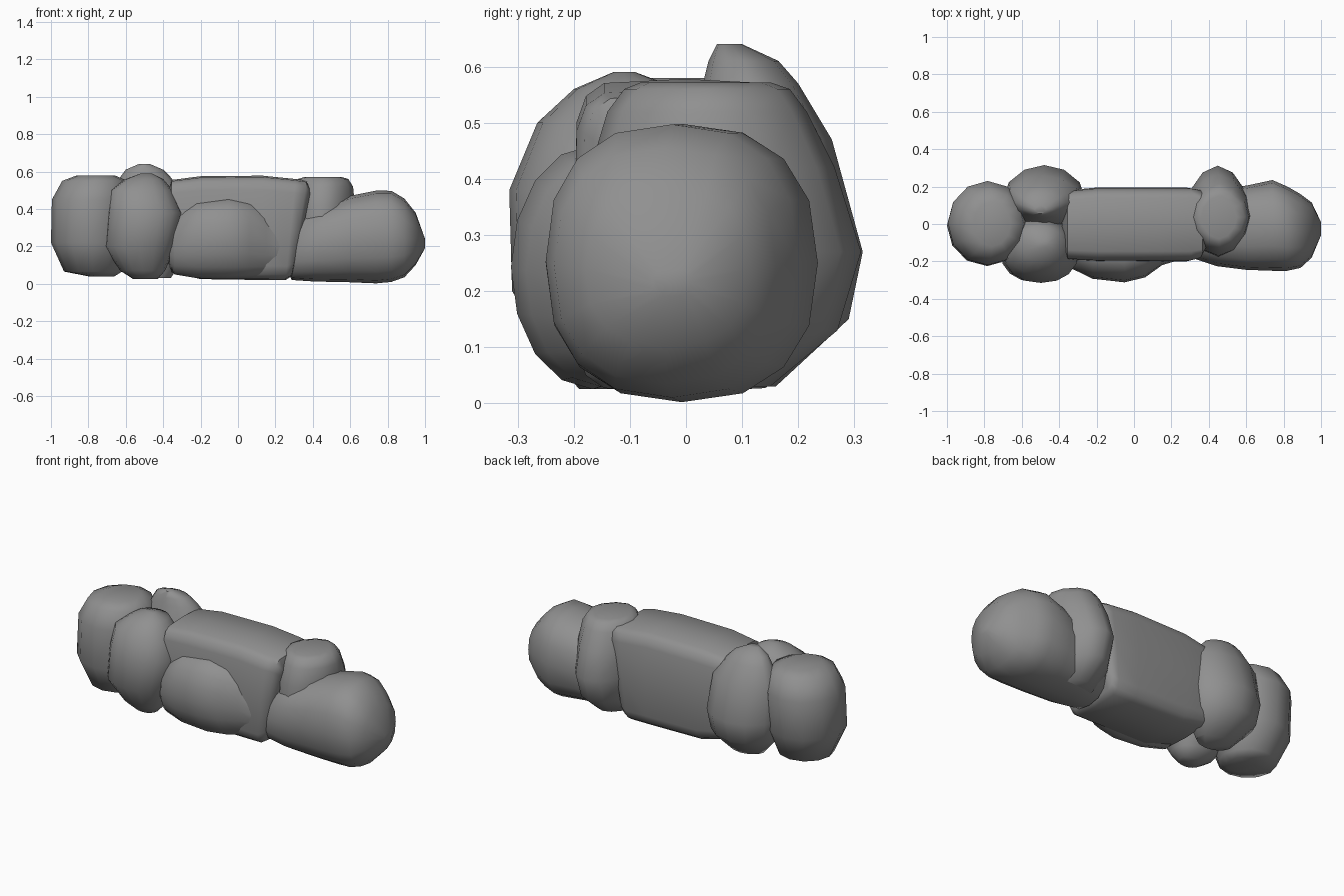
import bpy, bmesh, math

# Dark grey stone
stone = bpy.data.materials.new("dark_stone")
stone.diffuse_color = (0.28, 0.28, 0.28, 1)


def rock(name, axis, sections, n=2.5, sides=16):
    """Loft rounded rings along x or z. Section: (position, a0, a1, b0, b1[, lean])."""
    bm = bmesh.new()
    rings = []
    for p, a0, a1, b0, b1, *lean in sections:
        k = lean[0] if lean else 0
        ring = []
        for i in range(sides):
            t = 2 * math.pi * i / sides
            c, s = math.cos(t), math.sin(t)
            u = math.copysign(abs(c) ** (2 / n), c)
            v = math.copysign(abs(s) ** (2 / n), s)
            a = (a0 + a1) / 2 + u * (a1 - a0) / 2
            b = (b0 + b1) / 2 + v * (b1 - b0) / 2
            q = p + k * (b - 0.28)
            ring.append(bm.verts.new((q, a, b) if axis == 'x' else (a, b, q)))
        rings.append(ring)
    for r, q in zip(rings, rings[1:]):
        for i in range(sides):
            j = (i + 1) % sides
            bm.faces.new((r[i], r[j], q[j], q[i]))
    bm.faces.new(rings[0])
    bm.faces.new(rings[-1])
    bmesh.ops.recalc_face_normals(bm, faces=bm.faces)
    me = bpy.data.meshes.new(name)
    bm.to_mesh(me)
    bm.free()
    me.materials.append(stone)
    ob = bpy.data.objects.new(name, me)
    bpy.context.collection.objects.link(ob)
    bpy.ops.object.select_all(action='DESELECT')
    ob.select_set(True)
    bpy.context.view_layer.objects.active = ob
    bpy.ops.object.shade_smooth_by_angle(angle=math.radians(55))
    return ob


# Upright boulder at the left end
rock("left_boulder", 'z', [
    (.04, -.80, -.66, -.09, .08), (.065, -.93, -.62, -.16, .14),
    (.22, -1.0, -.57, -.225, .21), (.45, -.995, -.57, -.22, .23),
    (.55, -.94, -.59, -.18, .18), (.58, -.86, -.66, -.12, .12)], 2.0, 12)

# Pair of boulders beside it, front and back
rock("front_boulder", 'z', [
    (.025, -.56, -.43, -.19, -.08), (.07, -.63, -.39, -.23, -.04),
    (.20, -.715, -.335, -.31, .02), (.38, -.70, -.295, -.315, .03),
    (.50, -.685, -.35, -.265, .02), (.56, -.60, -.40, -.20, -.01),
    (.59, -.52, -.46, -.13, -.09)], 2.2)
rock("back_boulder", 'z', [
    (.03, -.57, -.36, .02, .16), (.15, -.68, -.28, -.03, .29),
    (.27, -.70, -.26, -.04, .315), (.47, -.69, -.28, -.01, .26),
    (.57, -.63, -.36, .03, .20), (.61, -.60, -.40, .04, .165),
    (.64, -.53, -.47, .055, .10)], 1.9, 12)

# Long blocky slab in the middle
rock("middle_slab", 'x', [
    (-.385, -.12, .10, .14, .46), (-.355, -.19, .18, .06, .555),
    (-.2, -.20, .195, .025, .575), (.13, -.20, .195, .02, .578),
    (.28, -.20, .195, .02, .56, .1), (.325, -.185, .185, .04, .55, .16),
    (.345, -.14, .14, .14, .50, .2)], 6)

# Low bulge blending into the front of the slab
rock("front_bulge", 'x', [
    (-.365, -.21, -.06, .10, .27), (-.34, -.235, -.05, .05, .36),
    (-.22, -.293, -.02, .03, .44), (-.05, -.312, -.02, .025, .46),
    (.06, -.285, -.02, .03, .44), (.15, -.22, -.03, .04, .40),
    (.25, -.19, -.03, .08, .30)], 2.0)

# Boulder behind and above the right-hand join
rock("right_back_boulder", 'z', [
    (.03, .34, .54, -.08, .15), (.13, .29, .60, -.16, .27),
    (.27, .275, .62, -.18, .312), (.42, .28, .625, -.17, .265),
    (.52, .30, .615, -.14, .215), (.56, .32, .59, -.11, .185),
    (.572, .36, .55, -.08, .15)], 1.8, 12)

# Sloping boulder at the right end
rock("right_boulder", 'x', [
    (.30, -.15, .12, .06, .32, .16), (.335, -.185, .15, .02, .38, .18),
    (.45, -.225, .19, .012, .42, .15), (.60, -.245, .205, .008, .47),
    (.74, -.25, .235, .002, .498), (.82, -.25, .20, .01, .497),
    (.89, -.235, .16, .035, .455), (.95, -.18, .115, .10, .38),
    (1.0, -.06, .01, .19, .24)], 2.4)
